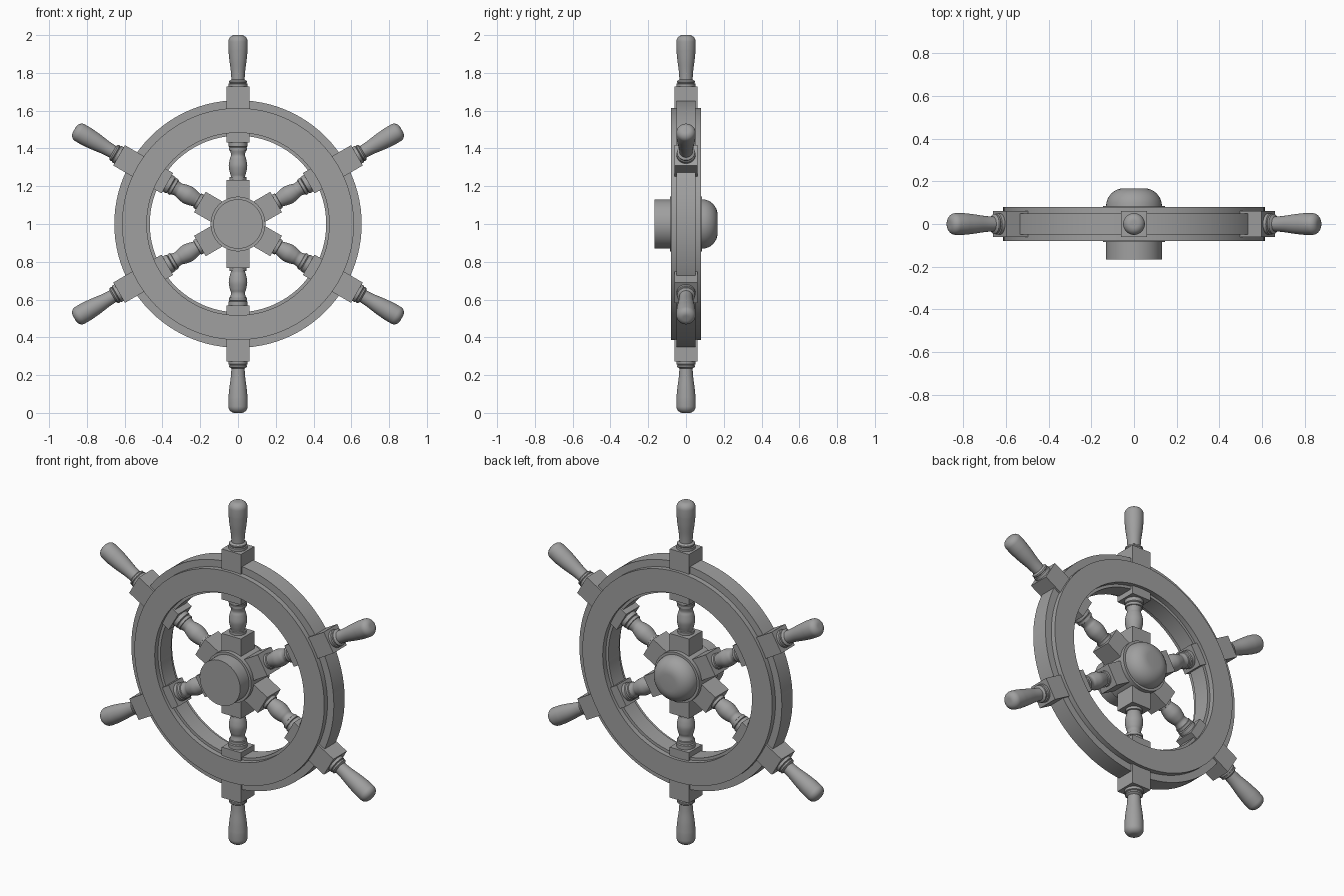
import bpy, bmesh
from math import pi, sin, cos, radians
from mathutils import Matrix, Vector

cube = bpy.data.objects.get("Cube")
if cube:
    bpy.data.objects.remove(cube)

COLOR = (0.35, 0.35, 0.35, 1)
grey = bpy.data.materials.new("plain grey")
grey.use_nodes = True
grey.diffuse_color = COLOR
grey.node_tree.nodes["Principled BSDF"].inputs["Base Color"].default_value = COLOR

CENTRE = Matrix.Translation((0, 0, 1))
AXLE = CENTRE @ Matrix.Rotation(-pi / 2, 4, 'X')   # turns local z to the back


def finish(bm, name):
    bmesh.ops.recalc_face_normals(bm, faces=bm.faces)
    mesh = bpy.data.meshes.new(name)
    bm.to_mesh(mesh)
    bm.free()
    mesh.materials.append(grey)
    mesh.shade_smooth()
    mesh.set_sharp_from_angle(angle=radians(35))
    return mesh


def place(mesh, name, matrix):
    ob = bpy.data.objects.new(name, mesh)
    bpy.context.collection.objects.link(ob)
    ob.matrix_world = matrix


def lathe(name, profile, steps, closed=False):
    """Spin (radius, height) points around local z."""
    bm = bmesh.new()
    vs = [bm.verts.new((r, 0, h)) for r, h in profile]
    es = [bm.edges.new(pair) for pair in zip(vs, vs[1:])]
    if closed:
        es.append(bm.edges.new((vs[-1], vs[0])))
    bmesh.ops.spin(bm, geom=vs + es, cent=(0, 0, 0), axis=(0, 0, 1),
                   angle=2 * pi, steps=steps)
    bmesh.ops.remove_doubles(bm, verts=bm.verts, dist=0.0002)
    return finish(bm, name)


def block(name, half, low, high):
    bm = bmesh.new()
    size = Matrix.Diagonal((2 * half, 2 * half, high - low, 1))
    bmesh.ops.create_cube(bm, size=1, matrix=Matrix.Translation((0, 0, (low + high) / 2)) @ size)
    return finish(bm, name)


def curve(points, samples=5):
    """Smooth a profile with a Catmull-Rom curve."""
    p = [Vector(q) for q in points]
    p = [p[0]] + p + [p[-1]]
    out = []
    for a, b, c, d in zip(p, p[1:], p[2:], p[3:]):
        for i in range(samples):
            t = i / samples
            out.append(0.5 * (2 * b + (c - a) * t + (2 * a - 5 * b + 4 * c - d) * t ** 2
                              + (3 * b - a - 3 * c + d) * t ** 3))
    return [tuple(v) for v in out + [p[-1]]]


def rounded(radius, height, corner, n=8):
    """Quarter round ending on the axis at the given height."""
    arc = [(radius - corner + corner * cos(i * pi / 2 / n),
            height - corner + corner * sin(i * pi / 2 / n)) for i in range(n + 1)]
    return arc + [(0, height)]


# Rim: a core with a raised ring on the front and the back
half = [(0.467, 0.05), (0.483, 0.05), (0.483, 0.08), (0.614, 0.08), (0.614, 0.05), (0.655, 0.05)]
rim = half + [(r, -h) for r, h in reversed(half)]
place(lathe("rim", rim, 96, closed=True), "rim", AXLE)

# Hub: central flange, flat front cap, domed back cap
place(lathe("hub", [(0, -0.085), (0.145, -0.085), (0.145, 0.085), (0, 0.085)], 48), "hub", AXLE)
place(lathe("hub_front_cap", [(0, -0.167), (0.131, -0.167), (0.131, -0.08), (0, -0.08)], 48),
      "hub_front_cap", AXLE)
place(lathe("hub_back_dome", [(0, 0.08)] + rounded(0.131, 0.167, 0.083), 48),
      "hub_back_dome", AXLE)

# Spoke parts, standing along local z
baluster = ([(0, 0.22), (0.044, 0.22), (0.044, 0.248), (0.038, 0.25)]
            + curve([(0.038, 0.255), (0.045, 0.28), (0.049, 0.31), (0.043, 0.345),
                     (0.037, 0.365), (0.042, 0.388)])
            + [(0.047, 0.39), (0.047, 0.405), (0.043, 0.407), (0.05, 0.411),
               (0.05, 0.44), (0, 0.44)])
handle = ([(0, 0.72), (0.05, 0.72), (0.05, 0.742), (0.044, 0.745), (0.047, 0.749),
           (0.047, 0.757), (0.041, 0.761)]
          + curve([(0.035, 0.765), (0.038, 0.81), (0.046, 0.87), (0.051, 0.925)])
          + rounded(0.051, 1.0, 0.035))
parts = {
    "spoke_inner_block": block("spoke_inner_block", 0.062, 0.05, 0.233),
    "spoke_baluster": lathe("spoke_baluster", baluster, 32),
    "spoke_outer_block": block("spoke_outer_block", 0.062, 0.432, 0.727),
    "handle": lathe("handle", handle, 32),
}
for k in range(6):
    turn = CENTRE @ Matrix.Rotation(k * pi / 3, 4, 'Y')
    for name, mesh in parts.items():
        place(mesh, f"{name}_{k + 1}", turn)
